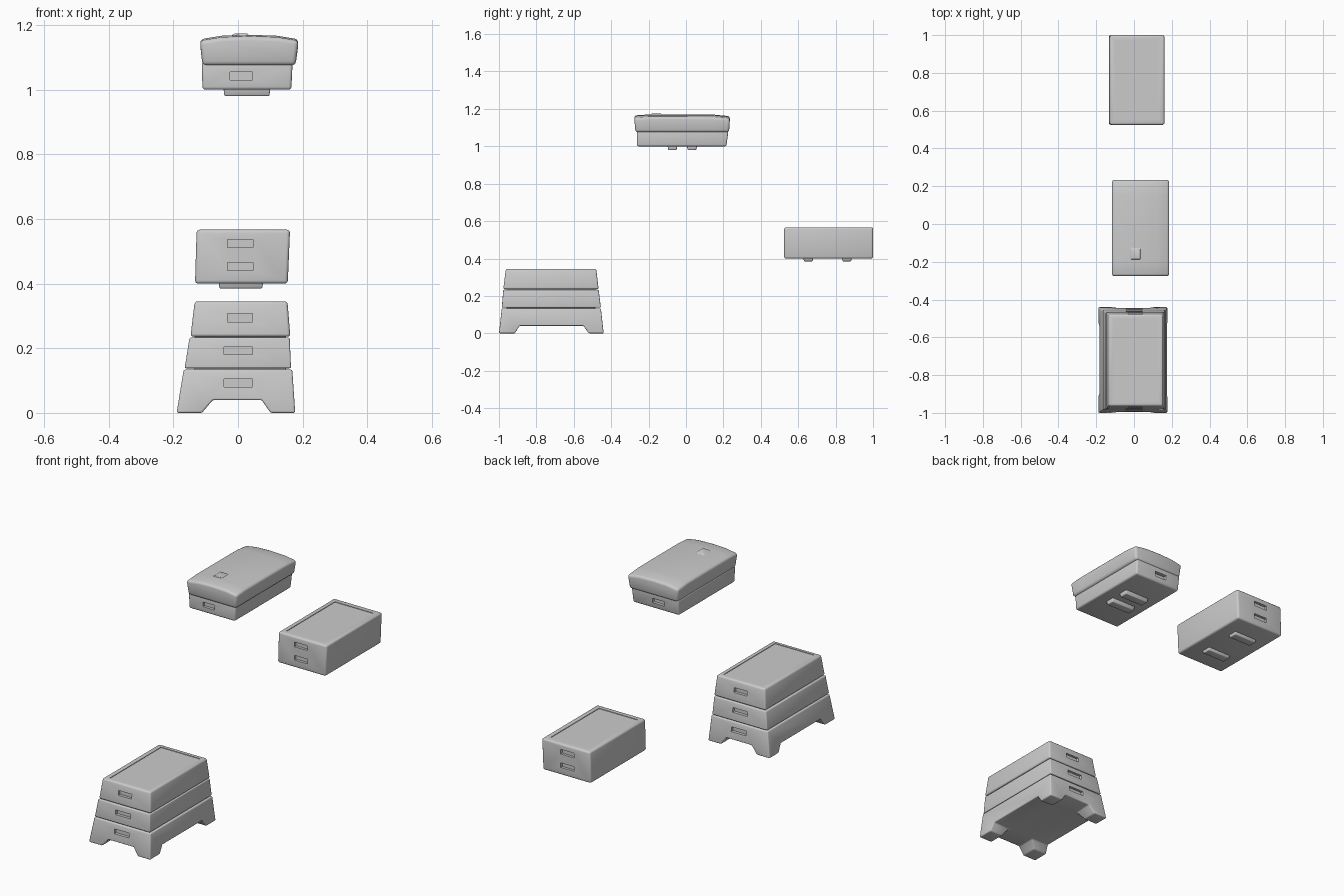
import bpy, bmesh

if "Cube" in bpy.data.objects:
    bpy.data.objects.remove(bpy.data.objects["Cube"])


def make_object(name, bm):
    bmesh.ops.recalc_face_normals(bm, faces=bm.faces)
    mesh = bpy.data.meshes.new(name)
    bm.to_mesh(mesh)
    bm.free()
    ob = bpy.data.objects.new(name, mesh)
    bpy.context.collection.objects.link(ob)
    return ob


def taper_box(name, low, high, z0, z1):
    """Box between two rectangles (x0, x1, y0, y1) at heights z0 and z1."""
    bm = bmesh.new()
    rings = []
    for (x0, x1, y0, y1), z in ((low, z0), (high, z1)):
        rings.append([bm.verts.new((x, y, z))
                      for x, y in ((x0, y0), (x1, y0), (x1, y1), (x0, y1))])
    a, b = rings
    bm.faces.new(a[::-1])
    bm.faces.new(b)
    for i in range(4):
        j = (i + 1) % 4
        bm.faces.new((a[i], a[j], b[j], b[i]))
    return make_object(name, bm)


def block(name, x0, x1, y0, y1, z0, z1):
    return taper_box(name, (x0, x1, y0, y1), (x0, x1, y0, y1), z0, z1)


def slots(x0, x1, z0, z1, front, back):
    """Hand slot cutters for both ends of a box."""
    d = 0.014
    return [block("slot_cutter", x0, x1, y - d, y + d, z0, z1) for y in (front, back)]


def finish(ob, cutters=(), bevel=0.01, late_cutters=()):
    """Cut, round the edges, cut the fine details, then shade smooth."""
    def cut(c):
        c.hide_render = True
        m = ob.modifiers.new("cut", 'BOOLEAN')
        m.operation, m.solver, m.object = 'DIFFERENCE', 'EXACT', c
    for c in cutters:
        cut(c)
    b = ob.modifiers.new("round", 'BEVEL')
    b.width, b.segments, b.limit_method, b.angle_limit = bevel, 3, 'ANGLE', 0.6
    for c in late_cutters:
        cut(c)
    dg = bpy.context.evaluated_depsgraph_get()
    dg.update()
    mesh = bpy.data.meshes.new_from_object(ob.evaluated_get(dg))
    ob.modifiers.clear()
    ob.data = mesh
    for c in list(cutters) + list(late_cutters):
        bpy.data.objects.remove(c)
    bpy.ops.object.select_all(action='DESELECT')
    ob.select_set(True)
    bpy.context.view_layer.objects.active = ob
    bpy.ops.object.shade_smooth_by_angle(angle=0.6)


# Bottom stack: legged tier with cutouts running both ways
base = taper_box("leg_tier", (-0.19, 0.177, -1.0, -0.44), (-0.168, 0.168, -0.985, -0.455), 0, 0.134)
arches = [
    taper_box("arch_cutter", (-0.12, 0.108, -1.2, -0.2), (-0.078, 0.073, -1.2, -0.2), -0.01, 0.04),
    taper_box("arch_cutter", (-0.4, 0.4, -0.921, -0.513), (-0.4, 0.4, -0.89, -0.548), -0.01, 0.04),
]
finish(base, arches, 0.006, slots(-0.043, 0.045, 0.08, 0.105, -0.989, -0.451))

# Middle and upper tiers
middle = taper_box("middle_tier", (-0.165, 0.164, -0.985, -0.455),
                   (-0.15, 0.16, -0.977, -0.467), 0.138, 0.233)
finish(middle, (), 0.005, slots(-0.043, 0.045, 0.18, 0.204, -0.980, -0.463))

upper = taper_box("upper_tier", (-0.147, 0.162, -0.977, -0.467),
                  (-0.134, 0.153, -0.963, -0.48), 0.236, 0.345)
panel = block("panel_cutter", -0.105, 0.128, -0.942, -0.505, 0.342, 0.36)
finish(upper, (), 0.009, slots(-0.033, 0.045, 0.282, 0.307, -0.970, -0.474) + [panel])

# Core closing the seams between tiers
block("stack_core", -0.135, 0.148, -0.96, -0.485, 0.1, 0.27)

# Middle box with two slots per end and a recessed top panel
box = taper_box("deep_box", (-0.133, 0.154, 0.525, 1.0), (-0.128, 0.161, 0.525, 1.0), 0.40, 0.567)
panel = block("panel_cutter", -0.1, 0.13, 0.555, 0.968, 0.564, 0.58)
finish(box, (), 0.01, slots(-0.032, 0.047, 0.512, 0.537, 0.525, 1.0)
       + slots(-0.032, 0.047, 0.44, 0.465, 0.525, 1.0) + [panel])

# Top section: shallow box
tray = taper_box("top_box", (-0.11, 0.165, -0.262, 0.216), (-0.112, 0.169, -0.263, 0.227), 1.0, 1.085)
finish(tray, (), 0.009, slots(-0.025, 0.045, 1.03, 1.055, -0.262, 0.218))

# Padded cushion: crowned profile swept front to back
bm = bmesh.new()
rows = []
for y_low, y_top, drop in ((-0.27, -0.277, 0.005), (-0.2, -0.2, 0.0), (-0.02, -0.02, 0.0),
                           (0.15, 0.15, 0.001), (0.23, 0.235, 0.009)):
    profile = [(-0.11, 1.075), (-0.118, 1.156), (-0.05, 1.167), (0.035, 1.17),
               (0.12, 1.167), (0.188, 1.156), (0.178, 1.075)]
    rows.append([bm.verts.new((x, y_low if z < 1.1 else y_top, z if z < 1.1 else z - drop))
                 for x, z in profile])
for a, b in zip(rows, rows[1:]):
    for i in range(len(a)):
        j = (i + 1) % len(a)
        bm.faces.new((a[i], a[j], b[j], b[i]))
bm.faces.new(rows[0])
bm.faces.new(rows[-1])
finish(make_object("cushion", bm), (), 0.013)

# Small raised tab on the cushion
finish(taper_box("cushion_tab", (-0.025, 0.04, -0.19, -0.12), (-0.01, 0.028, -0.185, -0.135),
                 1.165, 1.174), (), 0.002)

# Locating strips under the lifted sections
for name, x0, x1, z0, z1, spans in (
        ("deep_box_strip", -0.06, 0.078, 0.385, 0.405, ((0.626, 0.682), (0.832, 0.888))),
        ("top_box_strip", -0.045, 0.1, 0.98, 1.005, ((-0.1, -0.045), (0.003, 0.06)))):
    for y0, y1 in spans:
        finish(taper_box(name, (x0 + 0.003, x1 - 0.003, y0 + 0.006, y1 - 0.006),
                         (x0, x1, y0, y1), z0, z1), (), 0.004)
